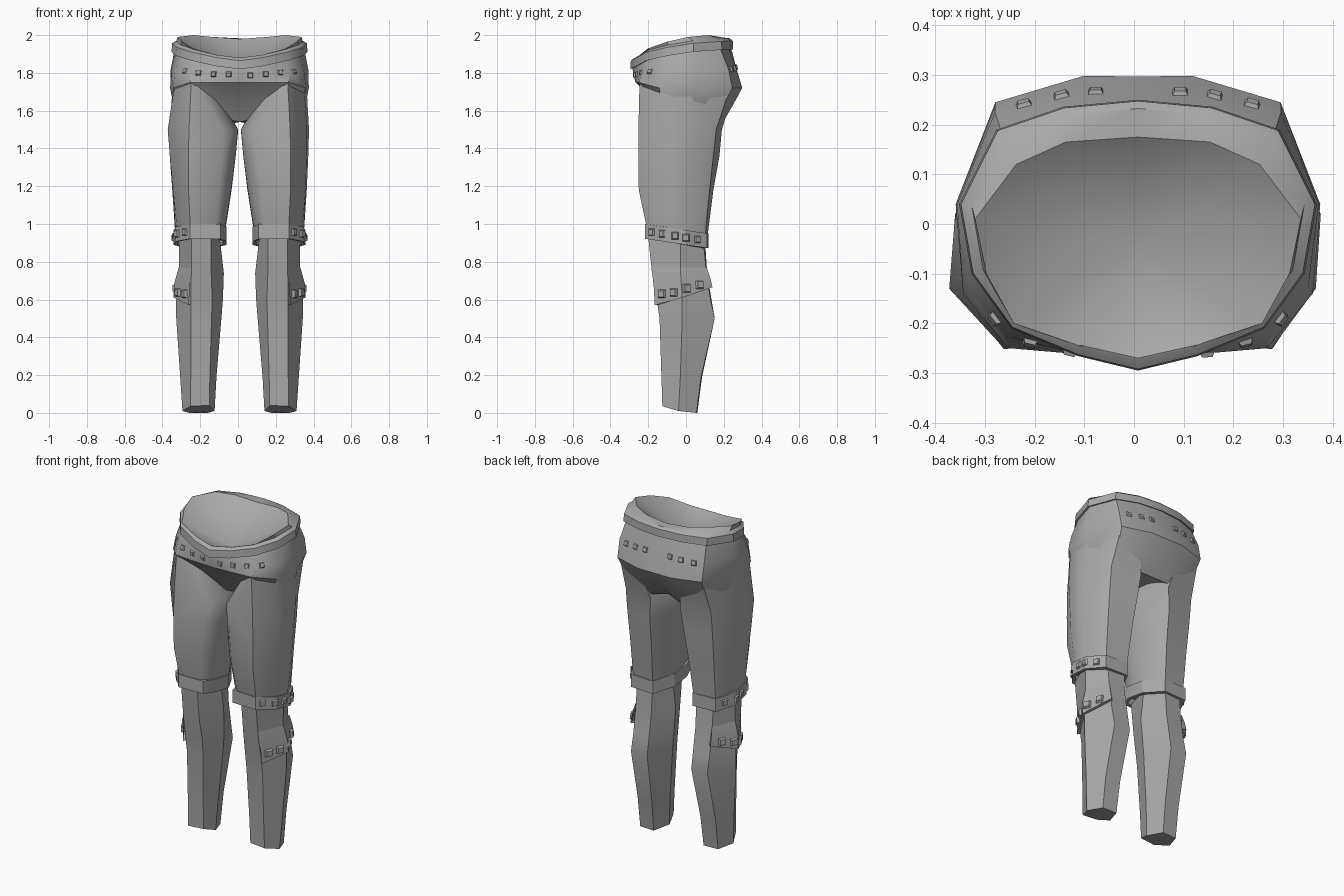
import bpy, bmesh, math
from mathutils import Vector, Matrix

if "Cube" in bpy.data.objects:
    bpy.data.objects.remove(bpy.data.objects["Cube"])

grey = bpy.data.materials.new("mid_grey")
grey.diffuse_color = (0.4, 0.4, 0.4, 1)
grey.use_nodes = True
grey.node_tree.nodes["Principled BSDF"].inputs["Base Color"].default_value = grey.diffuse_color
SHIFT = 0.008  # the left thigh bulges further, so the body sits slightly right


def finish(name, bm, angle=35):
    bmesh.ops.recalc_face_normals(bm, faces=bm.faces)
    me = bpy.data.meshes.new(name)
    bm.to_mesh(me)
    bm.free()
    me.materials.append(grey)
    ob = bpy.data.objects.new(name, me)
    ob.location.x = SHIFT
    bpy.context.collection.objects.link(ob)
    bpy.context.view_layer.objects.active = ob
    ob.select_set(True)
    bpy.ops.object.shade_smooth_by_angle(angle=math.radians(angle))
    ob.select_set(False)
    return ob


def loft(name, rings, closed=True, caps=(True, True), loop=False, angle=35):
    """Skin a list of rings; loop joins the last ring back to the first."""
    bm = bmesh.new()
    vs = [[bm.verts.new(p) for p in r] for r in rings]
    n = len(rings[0])
    pairs = list(zip(vs, vs[1:])) + ([(vs[-1], vs[0])] if loop else [])
    for a, b in pairs:
        for i in range(n if closed else n - 1):
            j = (i + 1) % n
            bm.faces.new((a[i], a[j], b[j], b[i]))
    if caps[0] and not loop:
        bm.faces.new(vs[0])
    if caps[1] and not loop:
        bm.faces.new(vs[-1])
    return finish(name, bm, angle)


def ring(half):
    """Mirror a front-to-back half outline into a full ring."""
    return half + [(-x, y, z) for x, y, z in half[-2:0:-1]]


def level(pts, z):
    return [(x, y, z) for x, y in pts]


def side(pts, s):
    return [(x * s, y, z) for x, y, z in pts]


def inset(pts, f, cx=0.0, cy=0.0, dz=0.0):
    return [(cx + (x - cx) * f, cy + (y - cy) * f, z + dz) for x, y, z in pts]


def stud(name, host, target, size=0.036, depth=0.012):
    """Small tapered square stud sitting on the nearest point of a surface."""
    ok, loc, nor, _ = host.closest_point_on_mesh(Vector(target))
    right = Vector((0, 0, 1)).cross(nor).normalized()
    up = nor.cross(right)
    m = Matrix((right, up, nor)).transposed().to_4x4()
    m.translation = loc + nor * (depth / 2 - 0.002)
    bm = bmesh.new()
    bmesh.ops.create_cone(bm, cap_ends=True, segments=4, radius1=size * 0.707,
                          radius2=size * 0.5, depth=depth,
                          matrix=m @ Matrix.Rotation(math.pi / 4, 4, 'Z'))
    finish(name, bm, 20)


# Waistband with its inner rim
belt_xy = [(0, -.295), (.12, -.266), (.255, -.21), (.335, -.1), (.36, .04), (.285, .19), (.15, .236), (0, .25)]
belt_z = [1.82, 1.835, 1.865, 1.89, 1.912, 1.922, 1.925, 1.925]
low = [(x, y, z) for (x, y), z in zip(belt_xy, belt_z)]
high = inset(low, .99, dz=.045)
lip = inset(low, .93, dz=.058)
rim = [(0, -.27, 1.88), (.12, -.243, 1.895), (.25, -.2, 1.93), (.305, -.1, 1.965),
       (.328, .01, 1.99), (.245, .12, 2.0), (.145, .165, 1.99), (0, .175, 1.98)]
tuck = inset(low, .96, dz=.003)
loft("waistband", [ring(tuck), ring(low), ring(high), ring(lip), ring(rim)], caps=(False, False))

# Shallow lining inside the waist
bm = bmesh.new()
edge = [bm.verts.new(p) for p in ring(rim)]
floor = bm.verts.new((0, -.05, 1.8))
for i, v in enumerate(edge):
    bm.faces.new((v, edge[(i + 1) % len(edge)], floor))
lining = finish("waist_lining", bm, 28)

# Hips, overhanging the thighs at front and back
hip_mid = [(0, -.28, 1.80), (.12, -.262, 1.80), (.265, -.226, 1.80), (.343, -.125, 1.80),
           (.364, .04, 1.82), (.288, .225, 1.82), (.125, .268, 1.82), (0, .268, 1.82)]
hip_low = [(0, -.268, 1.75), (.12, -.262, 1.75), (.26, -.25, 1.75), (.352, -.14, 1.72),
           (.367, .04, 1.72), (.287, .245, 1.72), (.11, .298, 1.72), (0, .297, 1.72)]
seat = [(0, -.175, 1.66), (.07, -.175, 1.66), (.2, -.19, 1.68), (.31, -.13, 1.62),
        (.345, .04, 1.6), (.27, .195, 1.62), (.12, .243, 1.62), (0, .235, 1.62)]
crotch = [(0, -.1, 1.54), (.04, -.1, 1.55), (.16, -.13, 1.58), (.26, -.1, 1.56),
          (.29, .04, 1.55), (.23, .15, 1.53), (.1, .185, 1.52), (0, .16, 1.54)]
hips = loft("hips", [ring(tuck), ring(hip_mid), ring(hip_low), ring(seat), ring(crotch)],
            caps=(False, True))


def thigh(bulge):
    """Outlines running front, outer, back, then round the inside."""
    return [
        [(.235, -.235, 1.75), (.255, -.246, 1.752), (.338, -.135, 1.78), (.352, .04, 1.78),
         (.28, .235, 1.725), (.15, .25, 1.70), (.13, .02, 1.72), (.15, -.12, 1.73), (.18, -.18, 1.74)],
        level([(.09, -.222), (.268, -.252), (.358 + bulge, -.13), (.368, .02), (.29, .16), (.1, .19),
               (.007, .03), (.008, -.09), (.035, -.175)], 1.5),
        level([(.09, -.226), (.27, -.252), (.356 + bulge * .6, -.125), (.364, .01), (.29, .145), (.115, .177),
               (.02, .02), (.02, -.1), (.045, -.18)], 1.36),
        level([(.11, -.232), (.27, -.25), (.35, -.12), (.356, 0), (.285, .125), (.125, .145),
               (.042, .01), (.044, -.1), (.065, -.185)], 1.18),
        [(x, y, .945 - .15 * (y + .05)) for x, y in
         [(.13, -.198), (.26, -.205), (.33, -.11), (.34, -.02), (.28, .1), (.14, .112),
          (.08, .01), (.08, -.09), (.095, -.165)]],
    ]


# Shin outlines, six-sided
shin = [
    level([(.15, -.195), (.255, -.2), (.322, -.03), (.26, .09), (.15, .1), (.105, -.03)], .93),
    level([(.15, -.175), (.255, -.18), (.32, -.03), (.26, .108), (.15, .112), (.083, -.03)], .74),
    level([(.145, -.15), (.258, -.155), (.335, -.02), (.26, .13), (.15, .135), (.088, -.02)], .6),
    level([(.148, -.14), (.257, -.14), (.335, -.02), (.26, .152), (.15, .152), (.096, -.02)], .5),
    level([(.157, -.125), (.258, -.13), (.314, -.03), (.265, .08), (.165, .085), (.122, -.03)], .19),
    [(.16, -.12, .04), (.26, -.125, .035), (.302, -.04, .01), (.265, .055, 0), (.17, .06, 0), (.132, -.04, .01)],
]
# Knee band outline, tilted down towards the back
band_xy = [(.1, -.208), (.262, -.216), (.337, -.12), (.349, .0), (.288, .112), (.135, .118), (.07, .0), (.068, -.12)]
band_top = [(x, y, .975 - .15 * (y + .05)) for x, y in band_xy]
band_low = [(x, y, z - .078) for x, y, z in band_top]

# Calf guard, a flap over the outer side of the shin
flap_top = [(.255, -.182, .77), (.322, -.03, .77), (.262, .11, .77)]
flap_front = [(.265, -.17, .66), (.347, -.025, .68), (.27, .13, .71)]
flap_low = [(.267, -.166, .57), (.349, -.02, .61), (.272, .14, .665)]
flap_in = [(.25, -.14, .57), (.325, -.02, .61), (.255, .125, .665)]

for s, tag in ((1, "right"), (-1, "left")):
    loft(tag + "_thigh", [side(r, s) for r in thigh(0 if s > 0 else .022)], angle=46)
    loft(tag + "_shin", [side(r, s) for r in shin], angle=25)
    band_rings = (inset(band_low, .86, .21, -.05), band_low, band_top, inset(band_top, .86, .21, -.05))
    band = loft(tag + "_knee_band", [side(r, s) for r in band_rings],
                caps=(False, False), loop=True, angle=25)
    flap = loft(tag + "_calf_guard", [side(r, s) for r in (flap_top, flap_front, flap_low, flap_in)],
                closed=False, caps=(False, False), loop=True, angle=25)
    for i, (x, y) in enumerate([(.30, -.19), (.34, -.132), (.37, -.06), (.37, .01), (.33, .068)]):
        stud(f"{tag}_band_stud_{i}", band, (x * s, y, .936 - .15 * (y + .05)), .04)
    for i, (x, y, z) in enumerate([(.295, -.13, .63), (.33, -.068, .637), (.35, .01, .66), (.32, .08, .68)]):
        stud(f"{tag}_guard_stud_{i}", flap, (x * s, y, z), .046, .016)
    # Studs around the hips
    for i, (x, y, z) in enumerate([(.06, -.29, 1.787), (.14, -.27, 1.793), (.22, -.25, 1.805), (.30, -.2, 1.815)]):
        stud(f"{tag}_front_stud_{i}", hips, (x * s, y, z), .03, .01)
    for i, x in enumerate((.085, .16, .24)):
        stud(f"{tag}_back_stud_{i}", hips, (x * s, .28, 1.835), .032, .01)
